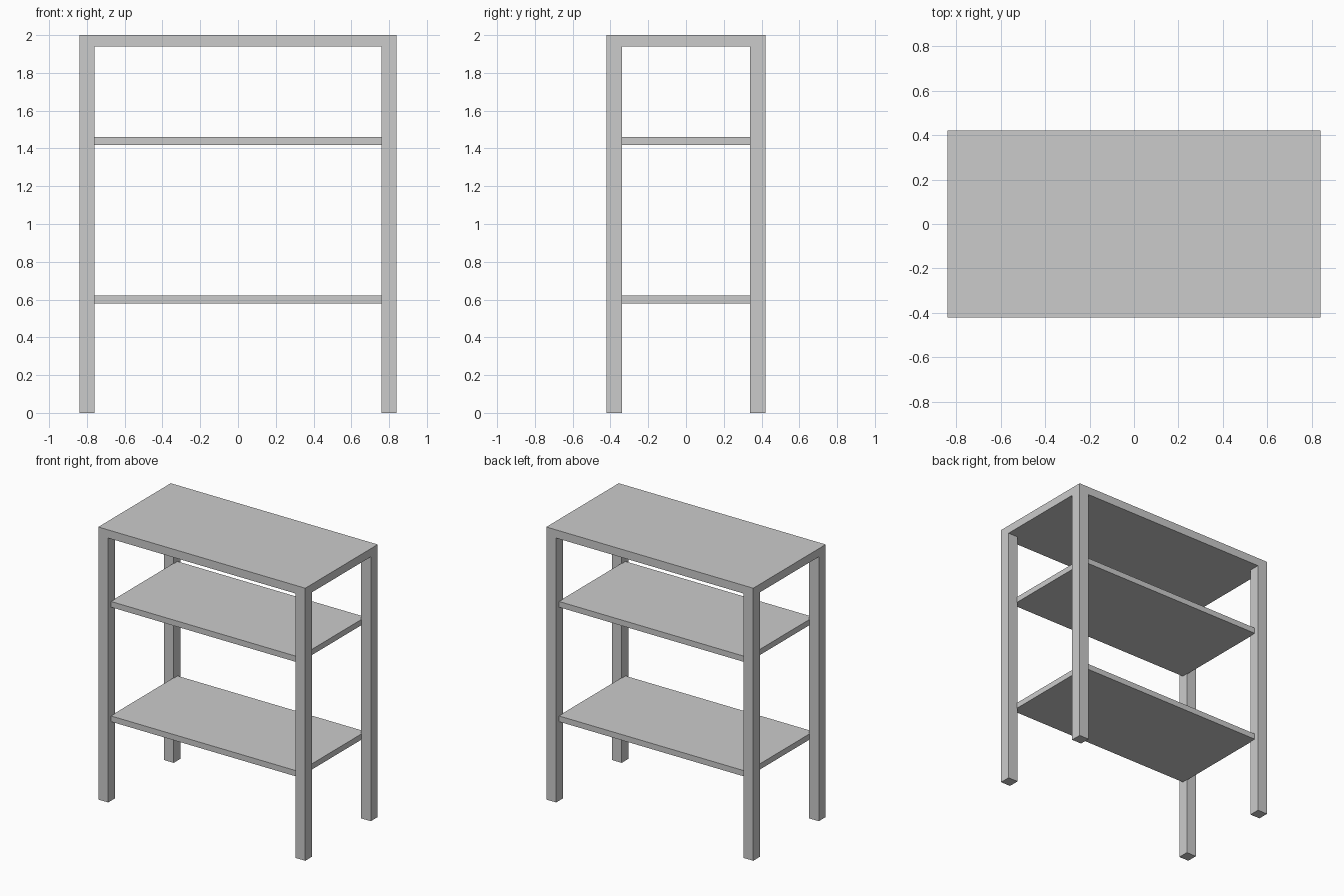
import bpy, bmesh
from mathutils import Vector

if "Cube" in bpy.data.objects:
    bpy.data.objects.remove(bpy.data.objects["Cube"])

W, D, H = 0.84, 0.42, 2.0      # half width, half depth, height
LEG, TOP = 0.08, 0.06          # leg section, top thickness


def box(bm, center, size):
    verts = bmesh.ops.create_cube(bm, size=1.0)["verts"]
    bmesh.ops.scale(bm, vec=size, verts=verts)
    bmesh.ops.translate(bm, vec=center, verts=verts)


def make_object(name, bm):
    bmesh.ops.recalc_face_normals(bm, faces=bm.faces)
    mesh = bpy.data.meshes.new(name)
    bm.to_mesh(mesh)
    bm.free()
    obj = bpy.data.objects.new(name, mesh)
    bpy.context.collection.objects.link(obj)
    return obj


# Table frame: top slab, sliced at the leg lines, corners extruded into legs
bm = bmesh.new()
box(bm, (0, 0, H - TOP / 2), (2 * W, 2 * D, TOP))
for axis, half in ((0, W), (1, D)):
    for side in (-1, 1):
        point, normal = Vector(), Vector()
        point[axis], normal[axis] = side * (half - LEG), 1
        bmesh.ops.bisect_plane(bm, geom=bm.verts[:] + bm.edges[:] + bm.faces[:],
                               plane_co=point, plane_no=normal)
bm.normal_update()
corners = [f for f in bm.faces if f.normal.z < -0.5
           and abs(f.calc_center_median().x) > W - LEG
           and abs(f.calc_center_median().y) > D - LEG]
legs = bmesh.ops.extrude_discrete_faces(bm, faces=corners)["faces"]
for foot in legs:
    bmesh.ops.translate(bm, vec=(0, 0, TOP - H), verts=foot.verts[:])
make_object("top_and_legs", bm)

# Two shelves, notched slightly into the legs
for name, z in (("lower_shelf", 0.60), ("upper_shelf", 1.44)):
    bm = bmesh.new()
    box(bm, (0, 0, z), (1.53, 0.77, 0.042))
    make_object(name, bm)
